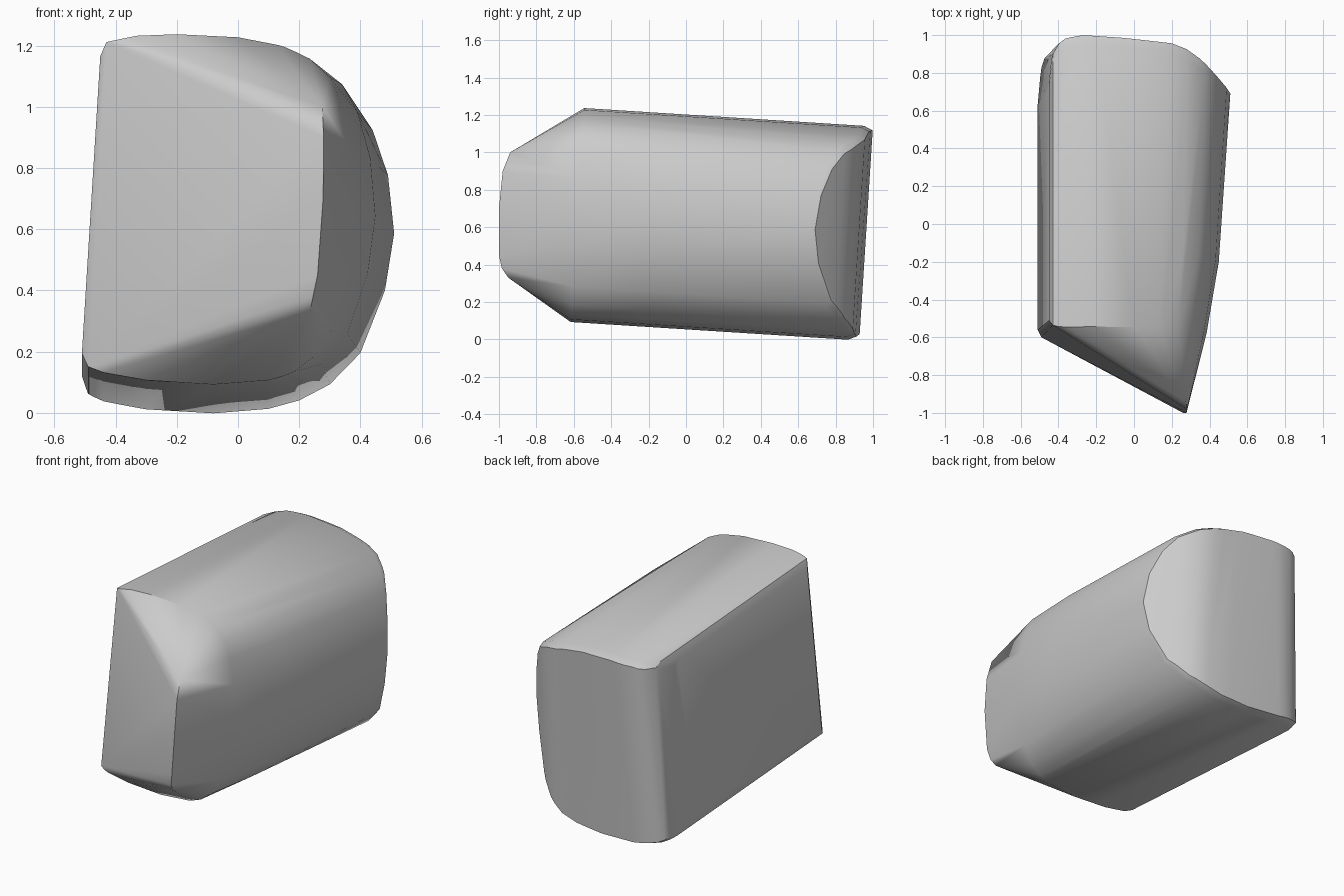
import bpy, bmesh, math

if "Cube" in bpy.data.objects:
    bpy.data.objects.remove(bpy.data.objects["Cube"])

TILT = 0.0635   # body axis slopes down to the back
MID = 0.63

# D-shaped cross-section (x, height), anticlockwise from lower left
section = [(-.51, .16), (-.49, .115), (-.44, .095), (-.3, .07), (-.08, .056), (.1, .07),
           (.2, .097), (.3, .147), (.4, .245), (.48, .445), (.51, .63), (.49, .82),
           (.44, .97), (.38, 1.06), (.28, 1.12), (.2, 1.145), (.13, 1.165), (0, 1.19),
           (-.2, 1.2), (-.33, 1.195), (-.43, 1.175), (-.45, 1.13)]
# Plan outlines (x, y) of back and front ends
back_plan = [(-.485, .65), (-.465, .85), (-.445, .91), (-.39, .95), (-.3, .965), (0, .945),
             (.2, .925), (.28, .895), (.36, .84), (.51, .69)]
front_plan = [(-.485, -.53), (-.46, -.57), (-.42, -.58), (.5, -.58)]
# Leading edge of the wedge nose
nose = [(.275, -.94, 1.0), (.28, -.98, .9), (.278, -1, .7), (.26, -1, .45),
        (.245, -.985, .38), (.235, -.95, .33)]


def lerp_plan(plan, x):
    if x <= plan[0][0]:
        return plan[0][1]
    for (x0, y0), (x1, y1) in zip(plan, plan[1:]):
        if x <= x1:
            return y0 + (y1 - y0) * (x - x0) / (x1 - x0)
    return plan[-1][1]


def place(x, y, w):
    return (x, y + TILT * (w - MID), w - TILT * y)


def taper(x, k):
    return x if x < .15 else .15 + (x - .15) * k


# Subdivide the section for clean rims
fine = []
for (x0, w0), (x1, w1) in zip(section, section[1:]):
    for i in range(3):
        fine.append((x0 + (x1 - x0) * i / 3, w0 + (w1 - w0) * i / 3))
fine.append(section[-1])

points = list(nose)
for x, w in fine:
    u = x - .055 * (w - MID)
    yb = lerp_plan(back_plan, u if x < 0 else x)
    h = (w - MID) / .57
    points.append(place(x, yb - .045 * abs(h), w))            # back rim
    points.append(place(x, yb, MID + (w - MID) * .965))       # back cap, bevelled
    points.append(place(taper(x, .83), -.2, w))               # tapering right side
    points.append(place(taper(x, .65), lerp_plan(front_plan, u), w))  # front rim

# Body: skin all the profiles
bm = bmesh.new()
for p in points:
    bm.verts.new(p)
bmesh.ops.convex_hull(bm, input=bm.verts[:])
bmesh.ops.delete(bm, geom=[v for v in bm.verts if not v.link_faces], context='VERTS')
bmesh.ops.dissolve_limit(bm, angle_limit=math.radians(.8), verts=bm.verts[:], edges=bm.edges[:])
bmesh.ops.recalc_face_normals(bm, faces=bm.faces[:])
mesh = bpy.data.meshes.new("wedge_body")
bm.to_mesh(mesh)
bm.free()
body = bpy.data.objects.new("wedge_body", mesh)
bpy.context.collection.objects.link(body)
bpy.context.view_layer.objects.active = body
body.select_set(True)
bpy.ops.object.shade_smooth_by_angle(angle=math.radians(30))
